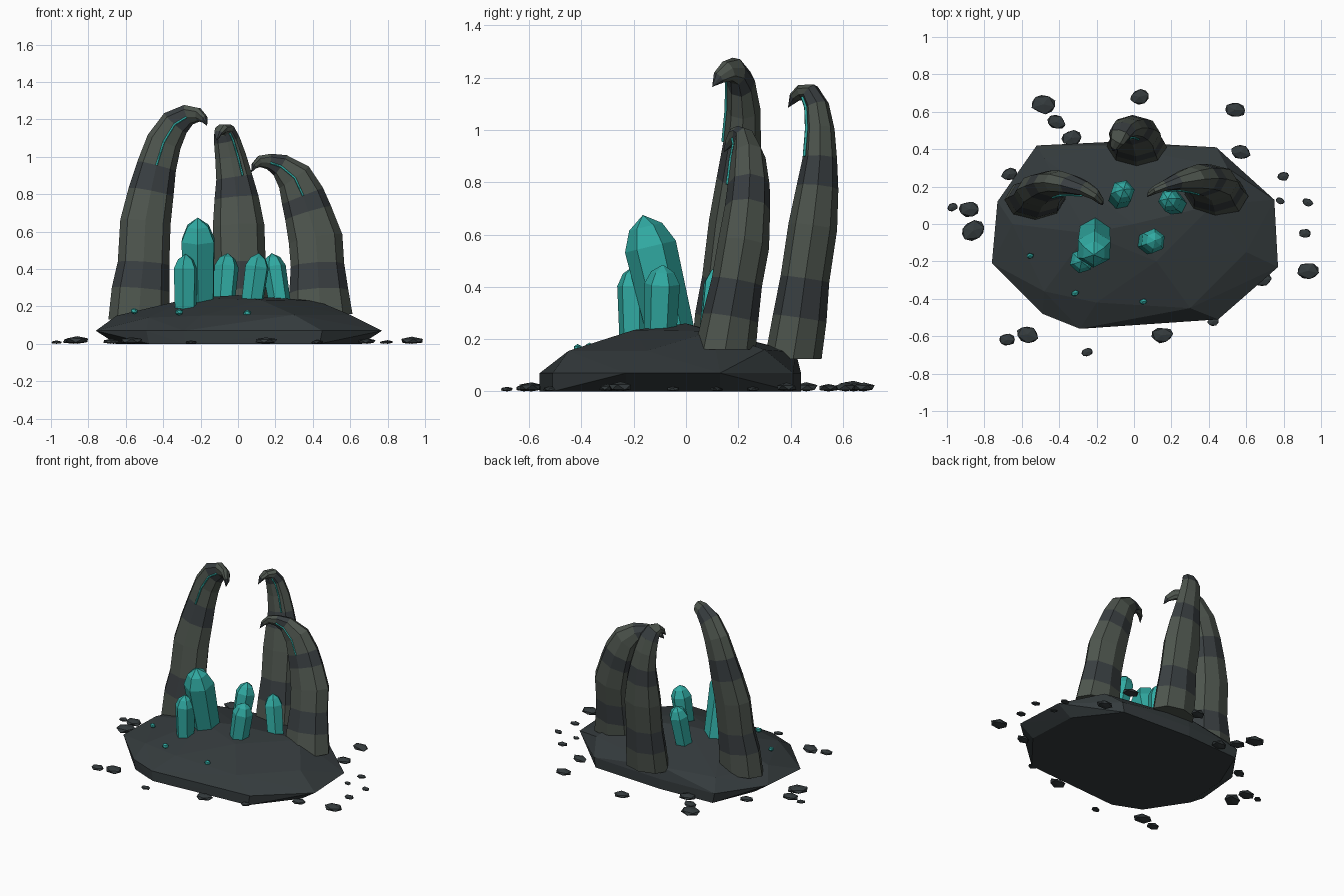
import bpy, bmesh, math, random
from mathutils import Vector

if "Cube" in bpy.data.objects:
    bpy.data.objects.remove(bpy.data.objects["Cube"])

random.seed(4)


def material(name, rgb):
    m = bpy.data.materials.new(name)
    m.diffuse_color = (*rgb, 1)
    m.use_nodes = True
    m.node_tree.nodes["Principled BSDF"].inputs["Base Color"].default_value = m.diffuse_color
    return m


ROCK = material("dark_rock", (0.035, 0.044, 0.047))
HORN = material("horn_light", (0.075, 0.09, 0.075))
BAND = material("horn_band", (0.04, 0.048, 0.052))
TEAL = material("teal_crystal", (0.03, 0.40, 0.36))


def finish(name, bm, *mats):
    bmesh.ops.recalc_face_normals(bm, faces=bm.faces)
    me = bpy.data.meshes.new(name)
    bm.to_mesh(me)
    bm.free()
    for m in mats:
        me.materials.append(m)
    ob = bpy.data.objects.new(name, me)
    bpy.context.collection.objects.link(ob)
    return ob


def skin(bm, rings, tip, band=lambda i: 0):
    """Join rings of points into a closed, pointed tube."""
    vr = [[bm.verts.new(p) for p in r] for r in rings]
    n = len(vr[0])
    bm.faces.new(vr[0])
    for i in range(len(vr) - 1):
        for k in range(n):
            j = (k + 1) % n
            f = bm.faces.new((vr[i][k], vr[i][j], vr[i + 1][j], vr[i + 1][k]))
            f.material_index = band(i)
    t = bm.verts.new(tip)
    for k in range(n):
        f = bm.faces.new((vr[-1][k], vr[-1][(k + 1) % n], t))
        f.material_index = band(len(vr) - 1)


# Base rock: faceted hull of a flat foot, a wide rim and a raised crown
rim = [(-.52, .42), (-.1, .44), (.44, .41), (.75, .13), (.77, -.23), (.45, -.51),
       (.06, -.5), (-.29, -.56), (-.49, -.48), (-.76, -.21), (-.73, .12)]
crown = [(-.48, -.36, .14), (-.2, -.42, .15), (.3, -.45, .155), (.6, -.15, .155),
         (.42, .1, .23), (.5, .3, .16), (-.1, .42, .15), (-.48, .35, .15),
         (-.65, 0, .15), (-.25, -.05, .245), (0, 0, .26), (.12, -.2, .235)]
bm = bmesh.new()
for x, y in rim:
    bm.verts.new((x, y, .07))
    k = .86 if abs(x) > .6 else .97
    bm.verts.new((x * k, y, 0))
for p in crown:
    bm.verts.new(p)
res = bmesh.ops.convex_hull(bm, input=bm.verts)
bmesh.ops.delete(bm, geom=[v for v in bm.verts if not v.link_faces], context='VERTS')
finish("base_rock", bm, ROCK)


# Hooked horns: oval eight-sided tubes along a path of (x, y, z, radius)
def horn(name, path, vein_angle):
    pts = [Vector(p[:3]) for p in path]
    n = len(pts)
    u = Vector((1, 0, 0))
    rings, vein = [], []
    for i, c in enumerate(pts):
        t = (pts[min(i + 1, n - 1)] - pts[max(i - 1, 0)]).normalized()
        if i == 0:
            t = Vector((0, 0, 1))
        u = (u - t * u.dot(t)).normalized()
        v = t.cross(u)
        r = path[i][3]

        def at(a, s=1.0):
            return c + u * (r * s * math.cos(a)) + v * (.68 * r * s * math.sin(a))
        if i < n - 1:
            rings.append([at(2 * math.pi * k / 8) for k in range(8)])
        if 5 <= i <= 8:
            vein.append(at(vein_angle, 1.03))
    bm = bmesh.new()
    skin(bm, rings, pts[-1], lambda i: int(i % 3 == 1))
    finish(name, bm, HORN, BAND)
    # Glowing vein laid on the hook
    cu = bpy.data.curves.new(name + "_vein", 'CURVE')
    cu.dimensions = '3D'
    cu.bevel_depth = .006
    cu.bevel_resolution = 0
    cu.use_fill_caps = True
    sp = cu.splines.new('POLY')
    sp.points.add(len(vein) - 1)
    for p, q in zip(sp.points, vein):
        p.co = (*q, 1)
    cu.materials.append(TEAL)
    bpy.context.collection.objects.link(bpy.data.objects.new(name + "_vein", cu))


horn("left_horn", [
    (-.53, .13, .13, .163), (-.52, .14, .29, .155), (-.505, .155, .43, .138),
    (-.495, .18, .65, .135), (-.465, .2, .81, .122), (-.435, .215, .95, .106),
    (-.395, .22, 1.08, .095), (-.335, .21, 1.18, .08), (-.265, .19, 1.225, .058),
    (-.21, .16, 1.225, .042), (-.178, .125, 1.2, .026), (-.165, .1, 1.165, .01)], 1.5 * math.pi)
horn("right_horn", [
    (.44, .15, .16, .172), (.432, .17, .28, .158), (.425, .195, .42, .143),
    (.415, .22, .56, .145), (.375, .235, .7, .128), (.345, .24, .79, .118),
    (.3, .238, .89, .098), (.225, .225, .955, .064), (.165, .205, .975, .043),
    (.115, .185, .975, .033), (.085, .165, .95, .02), (.07, .145, .915, .008)], 1.5 * math.pi)
horn("back_horn", [
    (.015, .41, .125, .16), (.012, .435, .28, .152), (.01, .455, .43, .138),
    (.003, .485, .63, .138), (-.008, .503, .78, .118), (-.02, .512, .89, .097),
    (-.04, .512, 1.0, .083), (-.06, .5, 1.09, .07), (-.075, .475, 1.14, .058),
    (-.09, .445, 1.145, .042), (-.105, .415, 1.125, .027), (-.115, .39, 1.085, .01)], 1.65 * math.pi)


# Crystals: leaning hexagonal prisms with a two-step point
def crystal(name, base, tip, r, turn):
    b, t = Vector(base), Vector(tip)
    axis = t - b
    d = axis.normalized()
    u = Vector((math.cos(turn), math.sin(turn), 0))
    u = (u - d * u.dot(d)).normalized()
    v = d.cross(u)
    rings = []
    for h, s in ((0, .9), (.76, 1), (.91, .65)):
        rings.append([b + axis * h + (u * math.cos(k * math.pi / 3)
                     + v * math.sin(k * math.pi / 3)) * r * s for k in range(6)])
    bm = bmesh.new()
    skin(bm, rings, t)
    finish(name, bm, TEAL)


crystal("crystal_large", (-.21, -.045, .17), (-.215, -.165, .675), .1, .5)
crystal("crystal_front_left", (-.28, -.195, .16), (-.28, -.2, .48), .066, .3)
crystal("crystal_back", (-.08, .13, .18), (-.055, .185, .485), .066, .2)
crystal("crystal_front_right", (.07, -.1, .18), (.112, -.088, .485), .068, .4)
crystal("crystal_right", (.23, .1, .18), (.18, .135, .485), .064, .1)


# Small stones: jittered, squashed icospheres cut flat on the ground
def lump(name, x, y, z, r, tall, mat, cut):
    bm = bmesh.new()
    bmesh.ops.create_icosphere(bm, subdivisions=1, radius=1)
    a = random.uniform(-.4, .4)
    for w in bm.verts:
        p = w.co * random.uniform(.88, 1.1)
        p.y *= .75
        w.co = (x + r * (p.x * math.cos(a) - p.y * math.sin(a)),
                y + r * (p.x * math.sin(a) + p.y * math.cos(a)),
                z + p.z * tall)
        if cut:
            w.co.z = max(w.co.z, 0)
    finish(name, bm, mat)


pebbles = [(-.485, .64, .075), (-.415, .545, .053), (-.335, .46, .06), (.03, .68, .06),
           (.54, .61, .06), (.57, .385, .058), (.8, .255, .035), (.78, .125, .027),
           (.93, .115, .033), (.915, -.05, .037), (.93, -.25, .065), (.69, -.3, .05),
           (.425, -.52, .035), (.15, -.595, .063), (-.25, -.685, .033), (-.57, -.59, .065),
           (-.68, -.62, .048), (-.86, -.035, .075), (-.88, .08, .062), (-.97, .09, .031),
           (-.665, .265, .05)]
for i, (x, y, r) in enumerate(pebbles):
    lump(f"pebble_{i + 1}", x, y, .25 * r, r, .32 * r, ROCK, True)

# Crystal studs on the rock
for i, p in enumerate([(-.555, -.17, .175), (-.315, -.37, .17), (.05, -.415, .165)]):
    lump(f"crystal_stud_{i + 1}", *p, .022, .018, TEAL, False)
